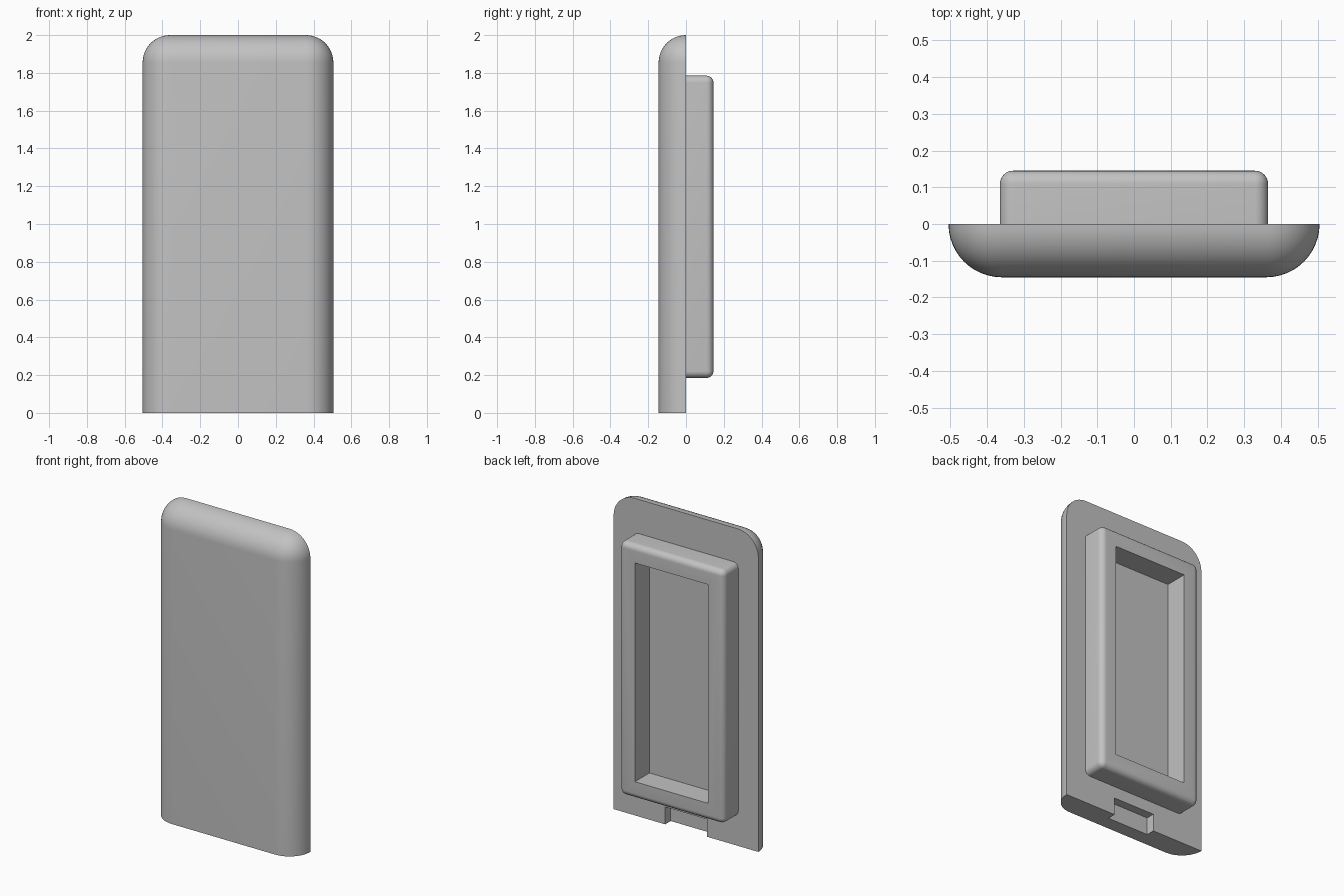
import bpy
import bmesh
from mathutils import Vector

cube = bpy.data.objects.get("Cube")
if cube:
    bpy.data.objects.remove(cube, do_unlink=True)

WIDTH, HEIGHT, DEPTH = 1.01, 2.0, 0.145

grey = bpy.data.materials.new("plain_grey")
grey.use_nodes = True
grey.diffuse_color = (0.54, 0.54, 0.54, 1)
grey.node_tree.nodes["Principled BSDF"].inputs["Base Color"].default_value = grey.diffuse_color


def box(name, low, high, radius=0, segments=8, cuts=()):
    """Box between two corners, rounded on every edge, then trimmed by planes (point, outward normal)."""
    low, high = Vector(low), Vector(high)
    bm = bmesh.new()
    bmesh.ops.create_cube(bm, size=1)
    for v in bm.verts:
        v.co = (low + high) / 2 + v.co * (high - low)
    if radius:
        bmesh.ops.bevel(bm, geom=bm.edges[:], offset=radius, segments=segments,
                        profile=0.5, affect='EDGES', clamp_overlap=False)
    for point, normal in cuts:
        geom = bm.verts[:] + bm.edges[:] + bm.faces[:]
        bmesh.ops.bisect_plane(bm, geom=geom, plane_co=point, plane_no=normal, clear_outer=True)
        rim = [e for e in bm.edges if e.is_boundary]
        bmesh.ops.holes_fill(bm, edges=rim, sides=0)
    bmesh.ops.recalc_face_normals(bm, faces=bm.faces[:])
    mesh = bpy.data.meshes.new(name)
    bm.to_mesh(mesh)
    bm.free()
    mesh.materials.append(grey)
    obj = bpy.data.objects.new(name, mesh)
    bpy.context.collection.objects.link(obj)
    return obj


def activate(obj):
    bpy.ops.object.select_all(action='DESELECT')
    obj.select_set(True)
    bpy.context.view_layer.objects.active = obj


def carve(obj, cutter):
    """Subtract the cutter, remove it, and smooth the rounded edges."""
    cutter.hide_render = True
    mod = obj.modifiers.new("carve", 'BOOLEAN')
    mod.operation = 'DIFFERENCE'
    mod.solver = 'EXACT'
    mod.object = cutter
    activate(obj)
    bpy.ops.object.modifier_apply(modifier=mod.name)
    bpy.data.objects.remove(cutter, do_unlink=True)
    bpy.ops.object.shade_smooth_by_angle(angle=0.6)


# Cover: rounded front, sides and top, flat back and base
x = WIDTH / 2
cover = box("cover", (-x, -DEPTH, -0.5), (x, 0.5, HEIGHT), DEPTH, 12,
            cuts=[((0, 0, 0), (0, 1, 0)), ((0, 0, 0), (0, 0, -1))])

# Shallow notch at the bottom of the back
carve(cover, box("notch_cutter", (-0.145, -0.055, -0.1), (0.145, 0.1, 0.11)))

# Raised rim on the back, sunk slightly into the cover
frame = box("back_frame", (-0.365, -0.2, 0.185), (0.365, DEPTH, 1.785), 0.036, 8,
            cuts=[((0, -0.02, 0), (0, -1, 0))])

# Rectangular window through the rim
carve(frame, box("window_cutter", (-0.255, -0.3, 0.295), (0.255, 0.3, 1.675)))
